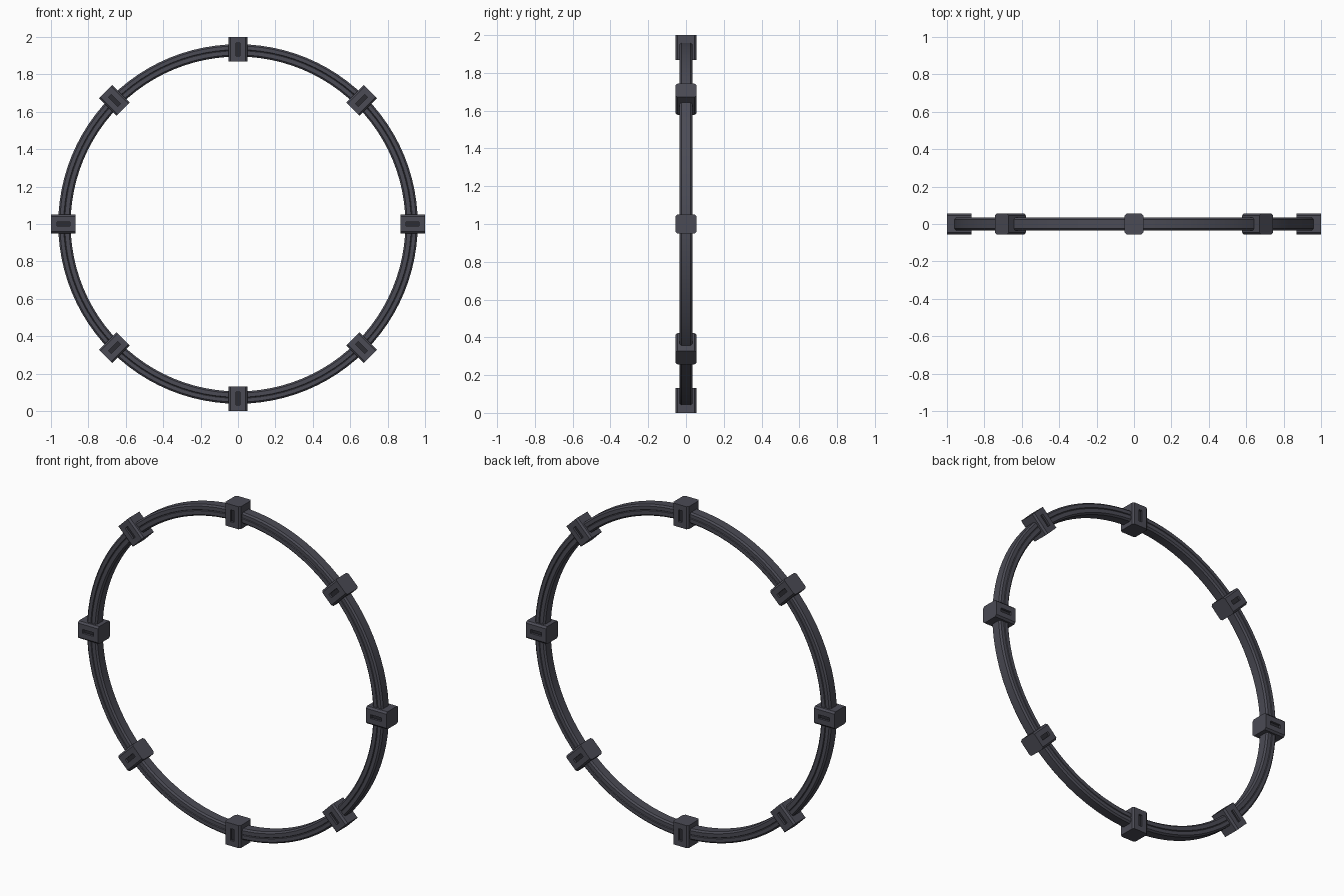
import bpy, bmesh, math
from mathutils import Matrix, Vector

if "Cube" in bpy.data.objects:
    bpy.data.objects.remove(bpy.data.objects["Cube"])

CENTRE = Vector((0, 0, 1))


def material(name, rgb):
    m = bpy.data.materials.new(name)
    m.diffuse_color = (*rgb, 1)
    m.use_nodes = True
    m.node_tree.nodes["Principled BSDF"].inputs["Base Color"].default_value = m.diffuse_color
    return m


metal = material("dark_metal", (0.07, 0.07, 0.09))
recess = material("recess_dark", (0.025, 0.025, 0.032))


def finish(bm, name, mats):
    bmesh.ops.recalc_face_normals(bm, faces=bm.faces)
    mesh = bpy.data.meshes.new(name)
    bm.to_mesh(mesh)
    bm.free()
    for m in mats:
        mesh.materials.append(m)
    ob = bpy.data.objects.new(name, mesh)
    bpy.context.collection.objects.link(ob)
    return ob


# Ring: chamfered section with a fine groove in the front and back faces
half = [(0.895, 0.025), (0.904, 0.034), (0.926, 0.034), (0.929, 0.029),
        (0.932, 0.034), (0.952, 0.034), (0.961, 0.025)]
profile = half + [(r, -y) for r, y in reversed(half)]
SEGS = 96
bm = bmesh.new()
loops = []
for i in range(SEGS):
    a = math.tau * i / SEGS
    loops.append([bm.verts.new(CENTRE + Vector((r * math.sin(a), y, r * math.cos(a))))
                  for r, y in profile])
n = len(profile)
for i in range(SEGS):
    p, q = loops[i], loops[(i + 1) % SEGS]
    for j in range(n):
        k = (j + 1) % n
        bm.faces.new((p[j], p[k], q[k], q[j]))
ring = finish(bm, "ring", [metal])
bpy.context.view_layer.objects.active = ring
ring.select_set(True)
bpy.ops.object.shade_smooth_by_angle(angle=math.radians(25))


# Clamp block: local z is radial, with a sunken slot in front and back
def clamp_block(index):
    bm = bmesh.new()
    bmesh.ops.create_cube(bm, size=1, matrix=Matrix.Diagonal((0.102, 0.11, 0.132, 1)))
    radial = [e for e in bm.edges
              if abs(e.verts[0].co.z - e.verts[1].co.z) > 0.1]
    bmesh.ops.bevel(bm, geom=radial, offset=0.01, segments=1, affect='EDGES')
    bm.normal_update()
    for f in [f for f in bm.faces if abs(f.normal.y) > 0.99]:
        side = 1 if f.normal.y > 0 else -1
        bmesh.ops.inset_individual(bm, faces=[f], thickness=0.02)
        for v in f.verts:
            v.co.x = math.copysign(0.011, v.co.x)
            v.co.z = math.copysign(0.035, v.co.z)
        floor = bmesh.ops.extrude_discrete_faces(bm, faces=[f])["faces"][0]
        for v in floor.verts:
            v.co.y -= side * 0.012
        floor.material_index = 1
    ob = finish(bm, f"clamp_block_{index + 1}", [metal, recess])
    ob.matrix_world = (Matrix.Translation(CENTRE)
                       @ Matrix.Rotation(index * math.tau / 8, 4, 'Y')
                       @ Matrix.Translation((0, 0, 0.934)))


for i in range(8):
    clamp_block(i)
